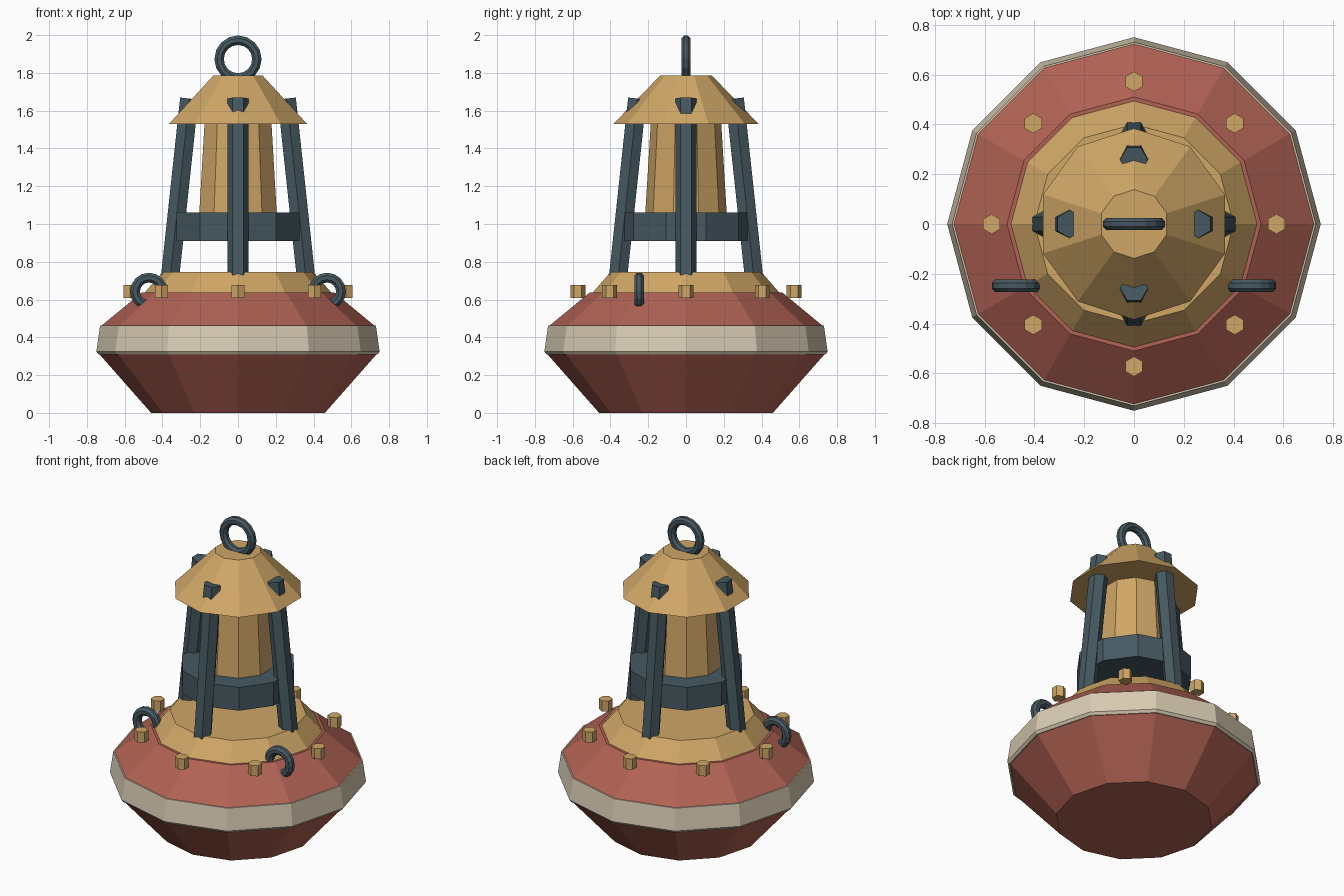
import bpy, bmesh, math
from mathutils import Matrix, Vector

if "Cube" in bpy.data.objects:
    bpy.data.objects.remove(bpy.data.objects["Cube"], do_unlink=True)


def material(name, rgb):
    m = bpy.data.materials.new(name)
    m.use_nodes = True
    m.diffuse_color = (*rgb, 1)
    m.node_tree.nodes["Principled BSDF"].inputs["Base Color"].default_value = (*rgb, 1)
    return m


RED = material("faded red", (0.44, 0.122, 0.088))
CREAM = material("cream", (0.69, 0.6, 0.45))
TAN = material("ochre tan", (0.63, 0.385, 0.135))
SLATE = material("dark slate", (0.062, 0.1, 0.12))


def finish(name, bm, mat, matrix=Matrix()):
    bmesh.ops.recalc_face_normals(bm, faces=bm.faces)
    mesh = bpy.data.meshes.new(name)
    bm.to_mesh(mesh)
    bm.free()
    mesh.materials.append(mat)
    obj = bpy.data.objects.new(name, mesh)
    obj.matrix_world = matrix
    bpy.context.collection.objects.link(obj)
    return obj


def lathe(name, profile, sides, mat, start=-90, matrix=Matrix()):
    """Closed faceted solid from (radius, height) points, bottom to top."""
    bm = bmesh.new()
    rings = []
    for r, z in profile:
        angles = [math.radians(start + 360 * i / sides) for i in range(sides)]
        rings.append([bm.verts.new((r * math.cos(a), r * math.sin(a), z)) for a in angles])
    for low, high in zip(rings, rings[1:]):
        for i in range(sides):
            j = (i + 1) % sides
            bm.faces.new((low[i], low[j], high[j], high[i]))
    bm.faces.new(rings[0])
    bm.faces.new(rings[-1])
    return finish(name, bm, mat, matrix)


def ring(name, centre, major, minor, mat, segments=16, sides=8):
    """Upright torus lying in the XZ plane."""
    bm = bmesh.new()
    loops = []
    for i in range(segments):
        a = 2 * math.pi * i / segments
        out = Vector((math.cos(a), 0, math.sin(a)))
        loop = []
        for k in range(sides):
            b = 2 * math.pi * (k + 0.5) / sides
            loop.append(bm.verts.new(out * (major + minor * math.cos(b))
                                     + Vector((0, minor * math.sin(b), 0))))
        loops.append(loop)
    for i in range(segments):
        p, q = loops[i], loops[(i + 1) % segments]
        for k in range(sides):
            n = (k + 1) % sides
            bm.faces.new((p[k], p[n], q[n], q[k]))
    return finish(name, bm, mat, Matrix.Translation(centre))


# Float body
lathe("lower_hull", [(0.46, 0), (0.735, 0.312)], 12, RED)
lathe("hull_belt", [(0.737, 0.308), (0.75, 0.324), (0.73, 0.462)], 12, CREAM)
lathe("upper_hull", [(0.725, 0.46), (0.51, 0.637)], 12, RED)
lathe("deck", [(0.5, 0.63), (0.4, 0.745)], 12, TAN)

# Tower core, collar and roof
lathe("tower_collar", [(0.342, 0.91), (0.342, 1.06)], 10, SLATE)
lathe("lantern_core", [(0.216, 1.05), (0.186, 1.54)], 10, TAN)
lathe("roof", [(0.384, 1.53), (0.138, 1.785)], 10, TAN)

# Four leaning hexagonal legs
lean = Matrix.Translation((0, -0.367, 0.65)) @ Matrix.Rotation(-0.107, 4, "X")
for i, side in enumerate(("front", "left", "back", "right")):
    turn = Matrix.Rotation(i * math.pi / 2, 4, "Z")
    lathe(side + "_leg", [(0.056, 0), (0.056, 1.02)], 6, SLATE, 0, turn @ lean)

# Deck bolts
for i in range(8):
    a = i * math.pi / 4
    spot = Matrix.Translation((0.572 * math.cos(a), 0.572 * math.sin(a), 0))
    lathe(f"bolt_{i + 1}", [(0.04, 0.608), (0.04, 0.676)], 6, TAN, -90, spot)

# Lifting ring and mooring rings
ring("lifting_ring", (0, 0, 1.873), 0.1, 0.027, SLATE)
for name, x in (("left_mooring_ring", 0.472), ("right_mooring_ring", -0.472)):
    ring(name, (x, -0.248, 0.643), 0.073, 0.028, SLATE)
